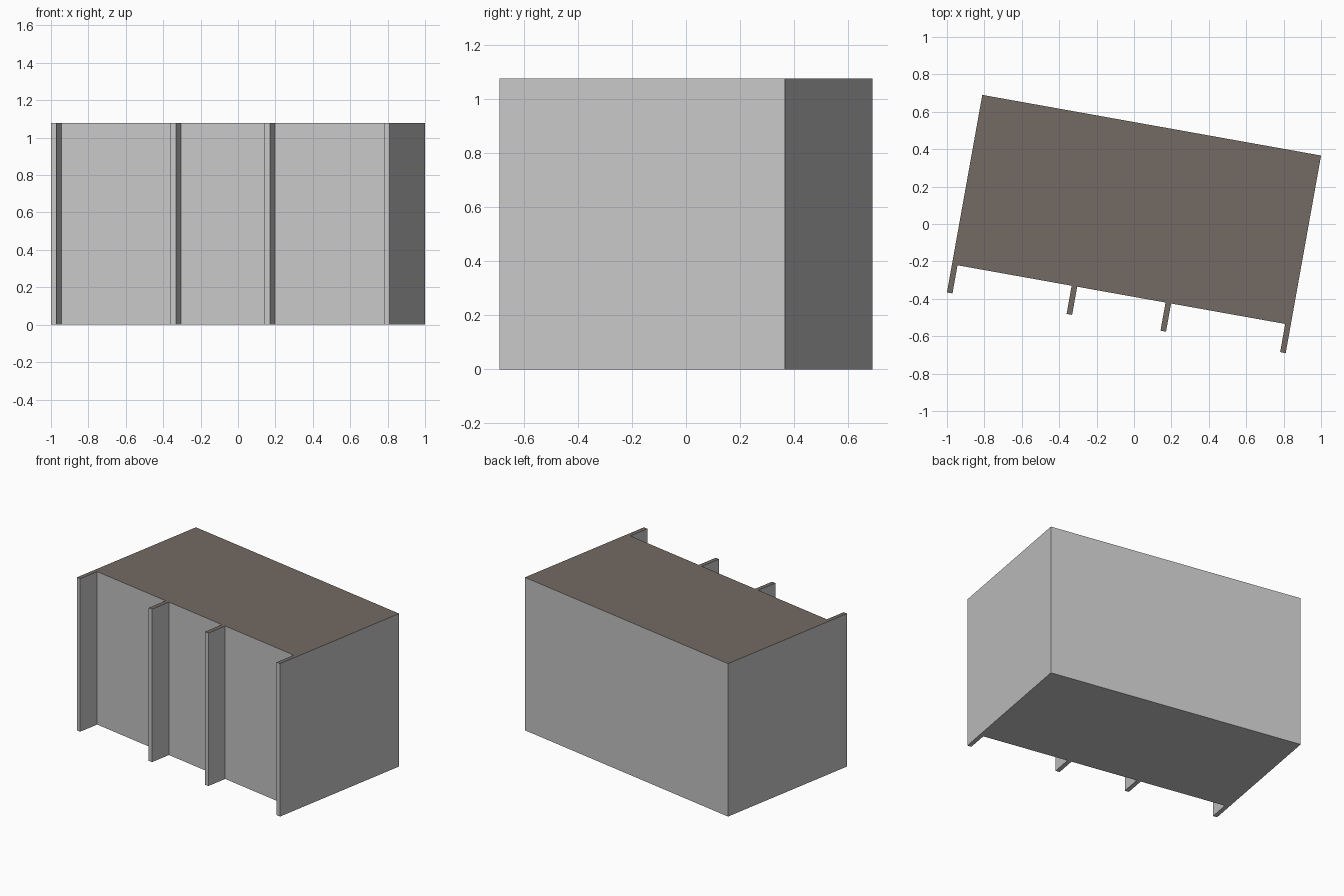
import bpy, bmesh, math
from mathutils import Matrix

if "Cube" in bpy.data.objects:
    bpy.data.objects.remove(bpy.data.objects["Cube"])

W, D, H = 1.84, 1.073, 1.078      # overall width, depth, height
RECESS, FIN = 0.153, 0.03         # setback of front wall, fin thickness
TURN = math.radians(-10.15)       # block is turned on its plot


def material(name, rgb):
    m = bpy.data.materials.new(name)
    m.diffuse_color = (*rgb, 1)
    m.use_nodes = True
    m.node_tree.nodes["Principled BSDF"].inputs["Base Color"].default_value = m.diffuse_color
    return m


wall = material("light grey wall", (0.57, 0.57, 0.57))
roof = material("brown roof", (0.175, 0.143, 0.124))

# Floor plan: recessed front wall with four projecting fins, then the back
front, inner, back = -D / 2, -D / 2 + RECESS, D / 2
plan = []
for x in (-W / 2, -0.27, 0.24, W / 2 - FIN):
    plan += [(x, inner), (x, front), (x + FIN, front), (x + FIN, inner)]
plan = plan[1:-1]                 # end fins are flush with the side walls
plan += [(W / 2, back), (-W / 2, back)]

# Extrude the plan into the building block
bm = bmesh.new()
base = bm.faces.new([bm.verts.new((x, y, 0)) for x, y in plan])
top = bmesh.ops.extrude_face_region(bm, geom=[base], use_keep_orig=True)
verts = [g for g in top["geom"] if isinstance(g, bmesh.types.BMVert)]
bmesh.ops.translate(bm, verts=verts, vec=(0, 0, H))
bmesh.ops.recalc_face_normals(bm, faces=bm.faces)
bmesh.ops.rotate(bm, verts=bm.verts, matrix=Matrix.Rotation(TURN, 3, 'Z'))
bm.normal_update()

# Brown on everything facing up, grey elsewhere
for f in bm.faces:
    f.material_index = 1 if f.normal.z > 0.5 else 0

mesh = bpy.data.meshes.new("building_block")
bm.to_mesh(mesh)
bm.free()
mesh.materials.append(wall)
mesh.materials.append(roof)
bpy.context.collection.objects.link(bpy.data.objects.new("building_block", mesh))
